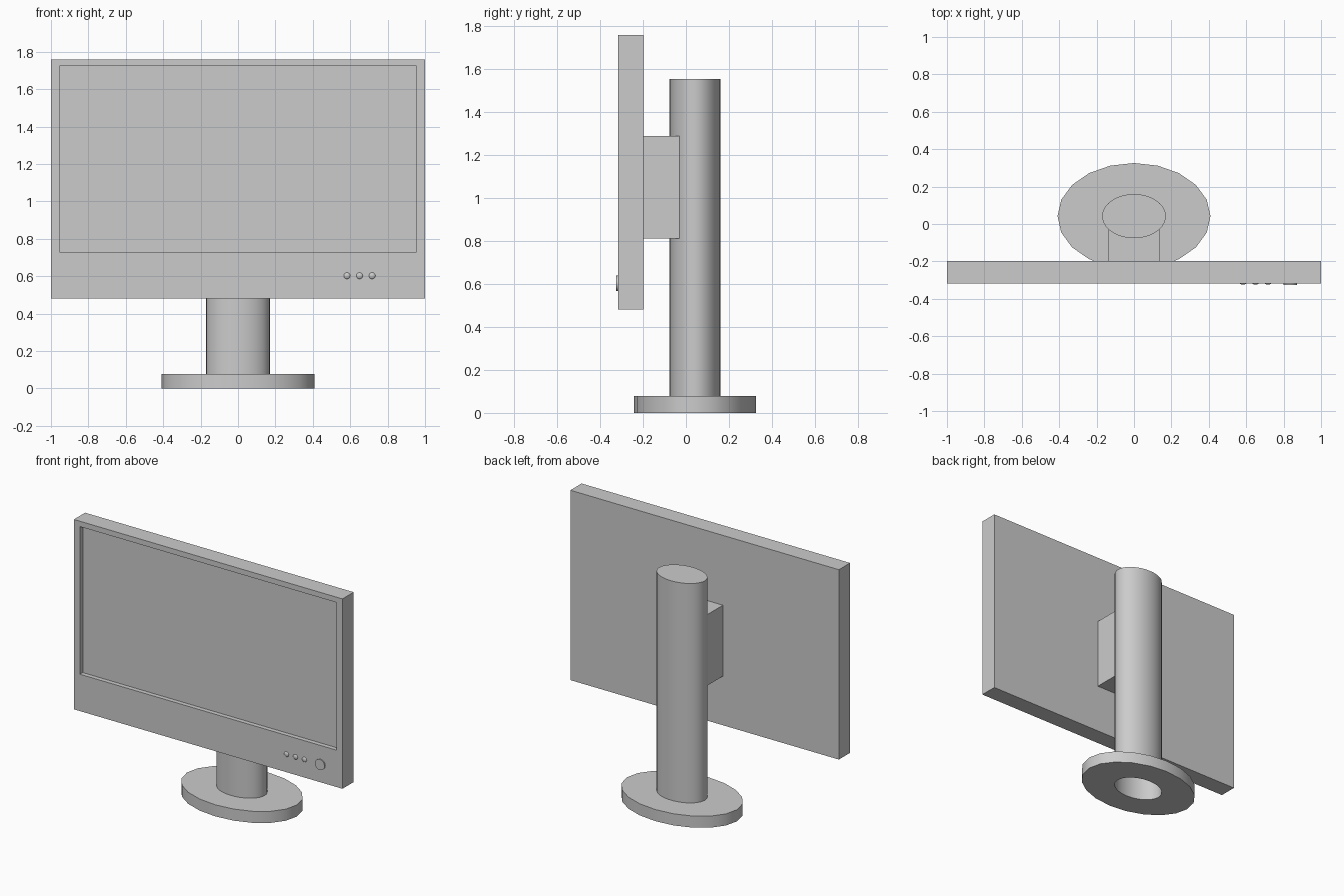
import bpy, bmesh, math
from math import cos, sin, pi

if "Cube" in bpy.data.objects:
    bpy.data.objects.remove(bpy.data.objects["Cube"])


def finish(bm, name, smooth=False):
    bmesh.ops.recalc_face_normals(bm, faces=bm.faces)
    mesh = bpy.data.meshes.new(name)
    bm.to_mesh(mesh)
    bm.free()
    ob = bpy.data.objects.new(name, mesh)
    bpy.context.collection.objects.link(ob)
    if smooth:
        bpy.ops.object.select_all(action='DESELECT')
        bpy.context.view_layer.objects.active = ob
        ob.select_set(True)
        bpy.ops.object.shade_smooth_by_angle(angle=math.radians(35))
    return ob


def loft(name, loops, caps=(True, True), closed=False, smooth=False):
    """Skin a series of equal-length point loops."""
    bm = bmesh.new()
    rings = [[bm.verts.new(p) for p in loop] for loop in loops]
    pairs = list(zip(rings, rings[1:]))
    if closed:
        pairs.append((rings[-1], rings[0]))
    for a, b in pairs:
        for i in range(len(a)):
            j = (i + 1) % len(a)
            bm.faces.new((a[i], a[j], b[j], b[i]))
    for cap, ring in zip(caps, (rings[0], rings[-1])):
        if cap:
            bm.faces.new(ring)
    return finish(bm, name, smooth)


def rect(x, z0, z1, y):
    return [(-x, y, z0), (x, y, z0), (x, y, z1), (-x, y, z1)]


def ellipse(rx, ry, z, sides, split=False, cy=0.042):
    pts = [(rx * cos(2 * pi * i / sides), cy + ry * sin(2 * pi * i / sides), z)
           for i in range(sides)]
    if not split:
        return pts
    out = []
    for p, q in zip(pts, pts[1:] + pts[:1]):
        out += [p, tuple((a + b) / 2 for a, b in zip(p, q))]
    return out


# Screen housing with recessed display panel
loft("screen_housing", [
    rect(1.0, 0.482, 1.76, -0.198),
    rect(1.0, 0.482, 1.76, -0.317),
    rect(0.955, 0.73, 1.724, -0.317),
    rect(0.955, 0.73, 1.724, -0.287)])

# Mounting block between screen and column
loft("mount_block", [rect(0.136, 0.812, 1.29, -0.198), rect(0.136, 0.812, 1.29, -0.03)])

# Hollow oval column, open underneath
loft("column", [ellipse(0.17, 0.118, z, 40) for z in (0, 1.555)],
     caps=(False, True), smooth=True)

# Twenty-sided oval base with a hole for the column
loft("base", [
    ellipse(0.17, 0.118, 0, 40),
    ellipse(0.409, 0.284, 0, 20, True),
    ellipse(0.409, 0.284, 0.078, 20, True),
    ellipse(0.17, 0.118, 0.078, 40)],
    caps=(False, False), smooth=True)


def disc(r, x, z, y):
    return [(x + r * cos(2 * pi * i / 24), y, z + r * sin(2 * pi * i / 24)) for i in range(24)]


# Power button
loft("power_button", [disc(0.036, 0.836, 0.603, y) for y in (-0.31, -0.325)], smooth=True)

# Small domed menu buttons
for k, x in enumerate((0.583, 0.65, 0.717)):
    steps = [(0.018 * cos(t), -0.315 - 0.009 * sin(t)) for t in (0, 0.4, 0.8, 1.2, 1.5)]
    loft(f"menu_button_{k + 1}", [disc(r, x, 0.603, y) for r, y in steps], smooth=True)
